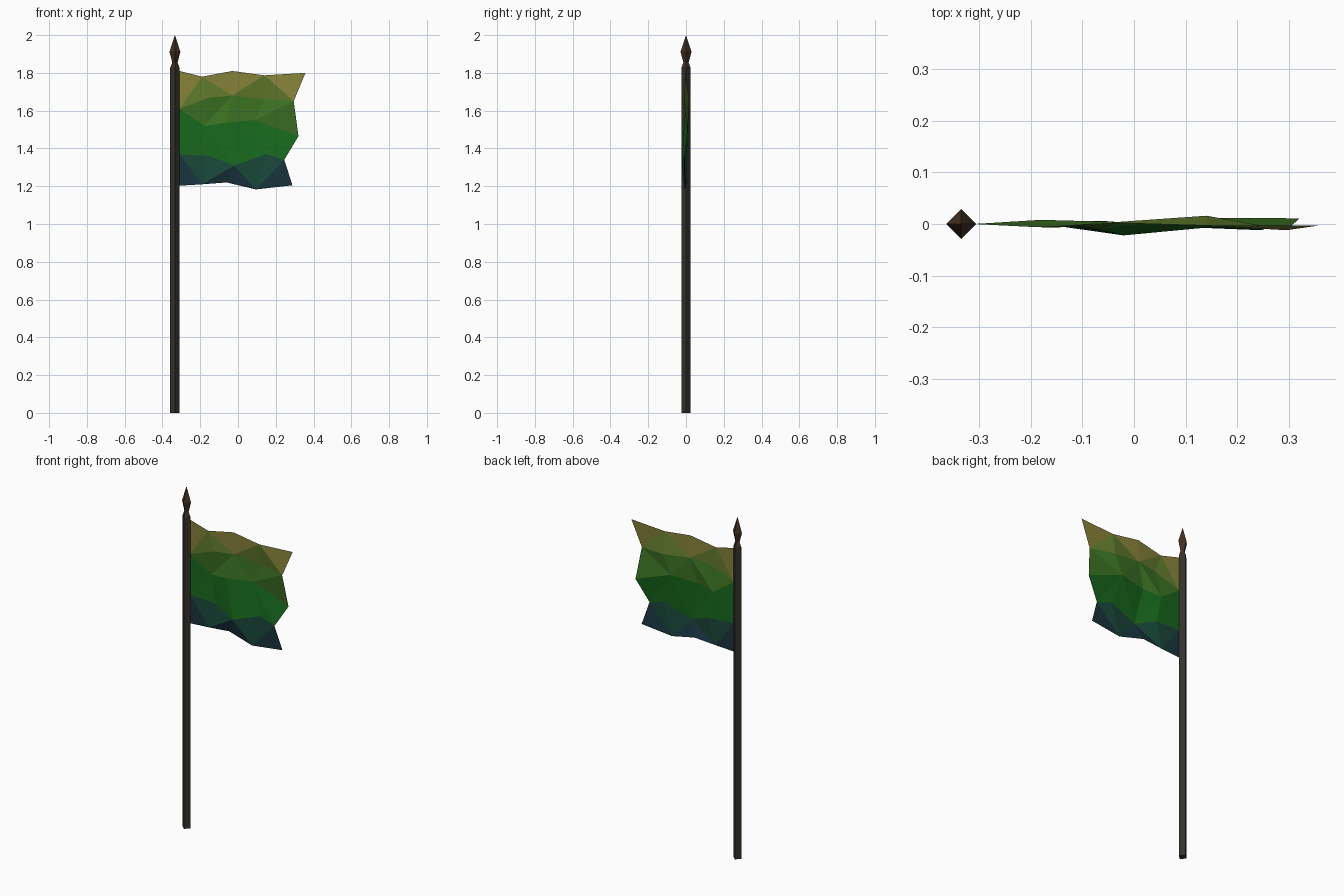
import bpy, bmesh, math

if "Cube" in bpy.data.objects:
    bpy.data.objects.remove(bpy.data.objects["Cube"])

POLE_X = -0.334


def material(name, rgb):
    m = bpy.data.materials.new(name)
    m.diffuse_color = (*rgb, 1)
    m.use_nodes = True
    m.node_tree.nodes["Principled BSDF"].inputs["Base Color"].default_value = m.diffuse_color
    return m


def add_object(name, bm, mats):
    me = bpy.data.meshes.new(name)
    bm.to_mesh(me)
    bm.free()
    for m in mats:
        me.materials.append(m)
    ob = bpy.data.objects.new(name, me)
    bpy.context.collection.objects.link(ob)
    return ob


def diamond_post(name, profile, mat):
    """Four-sided post through (radius, height) pairs, corners on the axes."""
    bm = bmesh.new()
    rings = [[bm.verts.new((POLE_X + r * math.cos(i * math.pi / 2),
                            r * math.sin(i * math.pi / 2), z)) for i in range(4)]
             for r, z in profile]
    for a, b in zip(rings, rings[1:]):
        for i in range(4):
            j = (i + 1) % 4
            bm.faces.new((a[i], a[j], b[j], b[i]))
    bm.faces.new(rings[0][::-1])
    bm.faces.new(rings[-1])
    bmesh.ops.remove_doubles(bm, verts=bm.verts, dist=0.0001)
    bmesh.ops.recalc_face_normals(bm, faces=bm.faces)
    return add_object(name, bm, [mat])


# Pole and spear-shaped finial
diamond_post("pole", [(0.025, 0), (0.025, 1.828)],
             material("dark_wood", (0.036, 0.032, 0.025)))
diamond_post("finial", [(0.024, 1.828), (0.014, 1.855), (0.029, 1.912), (0.0, 2.0)],
             material("brown_metal", (0.055, 0.03, 0.016)))

# Ragged, rippled cloth: rows from top to bottom, (x, y, z) per point
rows = [
    [(-0.31, 0, 1.81), (-0.19, -0.006, 1.78), (-0.03, 0.002, 1.81), (0.14, -0.003, 1.787), (0.357, -0.003, 1.80)],
    [(-0.31, 0, 1.61), (-0.15, -0.007, 1.67), (-0.03, 0.004, 1.68), (0.14, 0.016, 1.66), (0.295, -0.012, 1.65)],
    [(-0.31, 0, 1.46), (-0.18, 0.008, 1.52), (-0.07, -0.010, 1.535), (0.09, 0.012, 1.55), (0.32, 0.011, 1.465)],
    [(-0.31, 0, 1.37), (-0.15, 0.006, 1.36), (-0.02, -0.022, 1.31), (0.15, -0.006, 1.37), (0.245, -0.012, 1.34)],
    [(-0.31, 0, 1.203), (-0.19, 0.002, 1.21), (-0.06, 0.006, 1.22), (0.095, -0.006, 1.183), (0.288, 0.0, 1.205)],
]
bands = [("navy", (0.010, 0.036, 0.050), 1.27), ("teal", (0.010, 0.065, 0.042), 1.36),
         ("green", (0.009, 0.14, 0.012), 1.54), ("leaf", (0.045, 0.17, 0.017), 1.63),
         ("moss", (0.12, 0.20, 0.026), 1.73), ("olive", (0.24, 0.225, 0.042), 9)]
bm = bmesh.new()
grid = [[bm.verts.new(p) for p in row] for row in rows]
for r in range(4):
    for c in range(4):
        a, b = grid[r][c], grid[r][c + 1]
        d, e = grid[r + 1][c], grid[r + 1][c + 1]
        # Alternate the diagonals for a faceted look
        tris = ((a, d, e), (a, e, b)) if (r + c) % 2 else ((a, d, b), (b, d, e))
        for t in tris:
            f = bm.faces.new(t)
            z = f.calc_center_median().z
            f.material_index = next(i for i, k in enumerate(bands) if z < k[2])
add_object("flag_cloth", bm, [material(n, rgb) for n, rgb, _ in bands])
